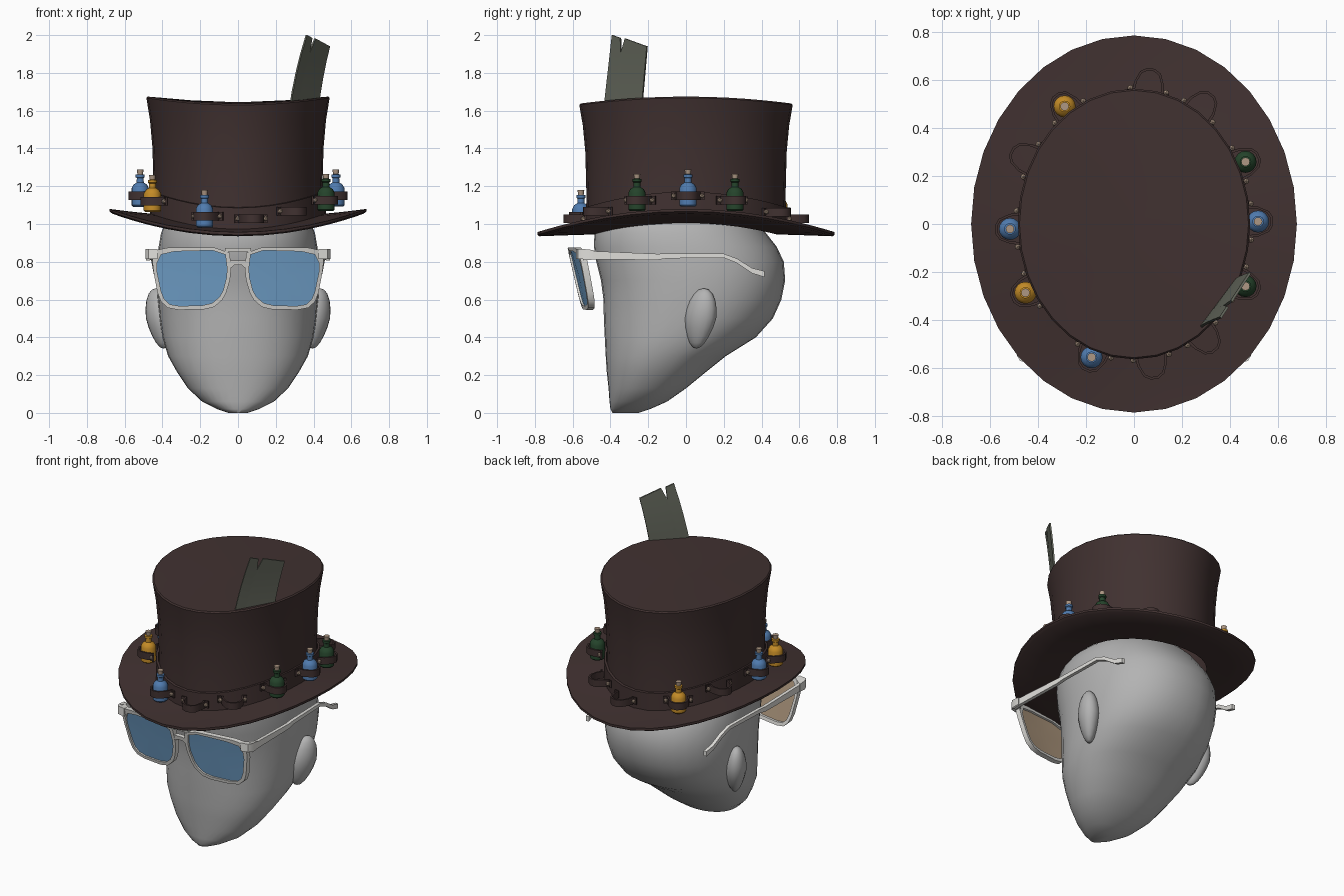
import bpy, bmesh, math
from mathutils import Vector

if "Cube" in bpy.data.objects:
    bpy.data.objects.remove(bpy.data.objects["Cube"])

def mat(name, r, g, b):
    m = bpy.data.materials.new(name)
    m.diffuse_color = (r, g, b, 1)
    m.use_nodes = True
    m.node_tree.nodes["Principled BSDF"].inputs["Base Color"].default_value = m.diffuse_color
    return m

GREY = mat("head_grey", .45, .45, .45)
WHITE = mat("frame_white", .75, .74, .71)
LENS = mat("lens_blue", .18, .39, .65)
TAN = mat("lens_tan", .45, .33, .22)
BROWN = mat("hat_brown", .052, .031, .030)
BLUE = mat("bottle_blue", .08, .20, .43)
GREEN = mat("bottle_green", .018, .057, .024)
YELLOW = mat("bottle_yellow", .55, .26, .02)
CORK = mat("cork", .42, .31, .23)
FEATHER = mat("feather_grey", .13, .14, .11)

def finish(name, bm, m, angle=40, recalc=True):
    if recalc:
        bmesh.ops.recalc_face_normals(bm, faces=bm.faces[:])
    me = bpy.data.meshes.new(name)
    bm.to_mesh(me)
    bm.free()
    me.materials.append(m)
    ob = bpy.data.objects.new(name, me)
    bpy.context.collection.objects.link(ob)
    bpy.ops.object.select_all(action='DESELECT')
    ob.select_set(True)
    bpy.context.view_layer.objects.active = ob
    bpy.ops.object.shade_smooth_by_angle(angle=math.radians(angle))
    return ob

def loft(name, rings, m, caps=(True, True), loop=False, angle=40):
    """Skin a list of equal-length closed rings."""
    bm = bmesh.new()
    vs = [[bm.verts.new(p) for p in r] for r in rings]
    n = len(vs[0])
    pairs = list(zip(vs, vs[1:])) + ([(vs[-1], vs[0])] if loop else [])
    for a, b in pairs:
        for i in range(n):
            j = (i + 1) % n
            bm.faces.new((a[i], a[j], b[j], b[i]))
    if caps[0] and not loop:
        bm.faces.new(vs[0])
    if caps[1] and not loop:
        bm.faces.new(vs[-1])
    return finish(name, bm, m, angle)

def circle(rx, ry, z, k=0, cy=0, cx=0, n=32, p=2):
    """Oval ring; k lifts it toward the sides, p squares it off."""
    out = []
    for i in range(n):
        a = 2 * math.pi * i / n
        c, s = math.cos(a), math.sin(a)
        x = rx * math.copysign(abs(c) ** (2 / p), c)
        y = ry * math.copysign(abs(s) ** (2 / p), s)
        out.append((cx + x, cy + y, z + k * x * x))
    return out

# head: height, front y, back y, half width
HEAD = [(0, -.39, -.25, .05), (.02, -.40, -.19, .11), (.06, -.405, -.10, .19),
        (.13, -.41, 0, .265), (.22, -.42, .11, .325), (.30, -.425, .21, .37),
        (.40, -.43, .37, .40), (.50, -.435, .46, .415), (.60, -.437, .505, .425),
        (.70, -.45, .525, .43), (.80, -.475, .518, .428), (.88, -.487, .48, .42),
        (.95, -.485, .425, .408), (1.02, -.46, .37, .38), (1.09, -.38, .30, .30),
        (1.14, -.22, .18, .17), (1.155, -.06, .04, .05)]
loft("head", [circle(w, (b - f) / 2, z, cy=(f + b) / 2, n=36, p=2.2)
              for z, f, b, w in HEAD], GREY, angle=60)

# ears
for s, side in ((1, "right"), (-1, "left")):
    bm = bmesh.new()
    bmesh.ops.create_uvsphere(bm, u_segments=16, v_segments=10, radius=1)
    for v in bm.verts:
        x, y, z = v.co
        w = 1 - .25 * max(0, -z)
        v.co = (s * (.415 + .07 * x * w + .02 * y + .02 * z), .075 + .085 * y * w + .02 * z, .50 + .16 * z)
    finish("ear_" + side, bm, GREY, 60)

# hat: curved brim, flared crown, band
loft("hat_brim", [circle(.40, .48, .945, .38), circle(.55, .64, .94, .32),
                  circle(.665, .775, .935, .27), circle(.68, .787, .942, .27),
                  circle(.68, .787, .957, .265), circle(.57, .66, .962, .32),
                  circle(.44, .52, .975, .40)], BROWN, loop=True)
loft("hat_crown", [circle(.452, .532, .96, .4), circle(.447, .527, 1.15, .25),
                   circle(.453, .533, 1.38, .12), circle(.466, .546, 1.52, .14),
                   circle(.485, .565, 1.63, .16), circle(.478, .558, 1.638, .16),
                   circle(.25, .29, 1.645, .16), circle(.02, .02, 1.645, .16)],
     BROWN, caps=(False, True))
loft("hat_band", [circle(.452, .532, .965, .4), circle(.466, .546, .965, .4),
                  circle(.463, .543, 1.085, .4), circle(.449, .529, 1.088, .4)],
     BROWN, loop=True)

# straps, studs and bottles around the band (angle in degrees, bottle colour)
SLOTS = [(1, BLUE), (26, GREEN), (56.5, None), (83, None), (124, YELLOW), (152, None),
         (182, BLUE), (209, YELLOW), (250, BLUE), (278.5, None), (305.5, None), (334, GREEN)]
HALF = [(-.088, -.047), (-.056, -.042), (-.052, 0), (-.036, .038), (-.014, .052)]
STRAP = HALF + [(-t, r) for t, r in reversed(HALF)]
BODY = [(.038, 0), (.046, .008), (.046, .098), (.036, .117), (.019, .128),
        (.018, .152), (.024, .156), (.024, .170), (.016, .172)]
for i, (deg, colour) in enumerate(SLOTS, 1):
    a = math.radians(deg)
    p = Vector((.518 * math.cos(a), .592 * math.sin(a), 0))
    p.z = .968 + .46 * p.x ** 2
    nrm = Vector((math.cos(a) / .518, math.sin(a) / .592, 0)).normalized()
    tan = Vector((-nrm.y, nrm.x, 0))
    def at(t, r, z):
        return p + tan * t + nrm * r + Vector((0, 0, z))
    rings = []
    for t, r in STRAP:
        flap = abs(t) > .08
        t2, r2 = (t, r + .012) if flap else (t * 1.2, r * 1.2 + (.012 if r < 0 else 0))
        rings.append([at(t, r, .035), at(t2, r2, .035), at(t2, r2, .08), at(t, r, .08)])
    loft(f"strap_{i}", rings, BROWN)
    bm = bmesh.new()
    for s in (-1, 1):
        new = bmesh.ops.create_icosphere(bm, subdivisions=1, radius=.014)["verts"]
        bmesh.ops.translate(bm, verts=new, vec=at(s * .075, -.03, .058))
    finish(f"strap_studs_{i}", bm, CORK)
    if colour:
        loft(f"bottle_{i}", [circle(r, r, p.z + z, cx=p.x, cy=p.y, n=16) for r, z in BODY], colour)
        loft(f"bottle_cork_{i}", [circle(r, r, p.z + z, cx=p.x, cy=p.y, n=12)
                                  for r, z in ((.013, .16), (.018, .197))], CORK)

# feather: bent strip with a notched tip, (across, height)
def feather_point(u, z):
    h = (z - 1.6) / .4
    return Vector((.272 + .15 * u + .055 * h + .035 * h * h - .012 * u * h,
                   -.435 + .20 * u + .045 * h - .01 * u * h, z))
bm = bmesh.new()
US = [0, .24, .30, .37, 1]
TIP = [2.0, 1.985, 1.91, 1.982, 1.94]
grid = [[[bm.verts.new(feather_point(u, 1.6 + (tip - 1.6) * k / 4) + Vector((.004, -.003, 0)) * s)
          for u, tip in zip(US, TIP)] for k in range(5)] for s in (-1, 1)]
for g in grid:
    for k in range(4):
        for j in range(4):
            bm.faces.new((g[k][j], g[k][j + 1], g[k + 1][j + 1], g[k + 1][j]))
A, B = grid
edge = [(0, j) for j in range(4)] + [(k, 4) for k in range(4)] + \
       [(4, j) for j in range(4, 0, -1)] + [(k, 0) for k in range(4, 0, -1)]
for (k, j), (k2, j2) in zip(edge, edge[1:] + edge[:1]):
    bm.faces.new((A[k][j], A[k2][j2], B[k2][j2], B[k][j]))
finish("feather", bm, FEATHER, 30)

# glasses: all front parts lie on one tilted, wrapped surface
def wrap(x, z, d=0):
    return (x, -.628 + .27 * x * x + (.87 - z) * .23 + d, z)

def soften(pts):
    out = []
    for (a, b), (c, d) in zip(pts, pts[1:] + pts[:1]):
        out += [(a * .8 + c * .2, b * .8 + d * .2), (a * .2 + c * .8, b * .2 + d * .8)]
    return out

INNER = soften([(.40, .853), (.07, .862), (.055, .74), (.085, .625), (.15, .57),
                (.35, .565), (.40, .61), (.435, .78)])
OUTER = soften([(.45, .875), (.045, .876), (.035, .73), (.07, .61), (.14, .548),
                (.36, .545), (.42, .60), (.455, .79)])
ARM = [(.476, -.545, .838, .030), (.474, -.48, .834, .022), (.466, -.15, .826, .016),
       (.462, -.10, .831, .013), (.452, .20, .832, .011), (.446, .27, .805, .012),
       (.436, .35, .753, .014), (.43, .415, .735, .016)]
for s, side in ((1, "right"), (-1, "left")):
    loft("glasses_rim_" + side, [[wrap(s * x, z, d) for x, z in pts] for pts, d in
         ((INNER, 0), (OUTER, 0), (OUTER, .035), (INNER, .035))], WHITE, loop=True)
    # lens: blue mirror outside, tan inside
    for nm, d, m in (("lens_front_", .012, LENS), ("lens_back_", .020, TAN)):
        bm = bmesh.new()
        c = bm.verts.new(wrap(s * .24, .72, d))
        vs = [bm.verts.new(wrap(s * x, z, d)) for x, z in INNER]
        for u, v in zip(vs, vs[1:] + vs[:1]):
            f = bm.faces.new((u, v, c))
            f.normal_update()
            if (f.normal.y > 0) != (m is TAN):
                f.normal_flip()
        finish(nm + side, bm, m, 40, False)
    loft("glasses_hinge_" + side, [[(s * x, y, z) for x, y, z in
         ((x0, y0, .815), (x0, y0, .868), (x0, y1, .862), (x0, y1, .815))]
         for x0, y0, y1 in ((.425, -.582, -.54), (.475, -.572, -.50), (.489, -.55, -.49))], WHITE)
    loft("glasses_arm_" + side, [[(s * (x + dx), y, z + dz * h) for dx, dz in
         ((-.011, -1), (.011, -1), (.011, 1), (-.011, 1))] for x, y, z, h in ARM], WHITE)

# double bridge
for nm, pts in (("glasses_top_bar", [(-.07, .851, .873), (0, .853, .873), (.07, .851, .873)]),
                ("glasses_bridge", [(-.065, .70, .80), (-.04, .765, .805), (-.02, .782, .808),
                                    (.02, .782, .808), (.04, .765, .805), (.065, .70, .80)])):
    loft(nm, [[wrap(x, a, .002), wrap(x, b, .002), wrap(x, b, .033), wrap(x, a, .033)]
              for x, a, b in (pts if nm == "glasses_top_bar" else pts[1:-1])], WHITE)
